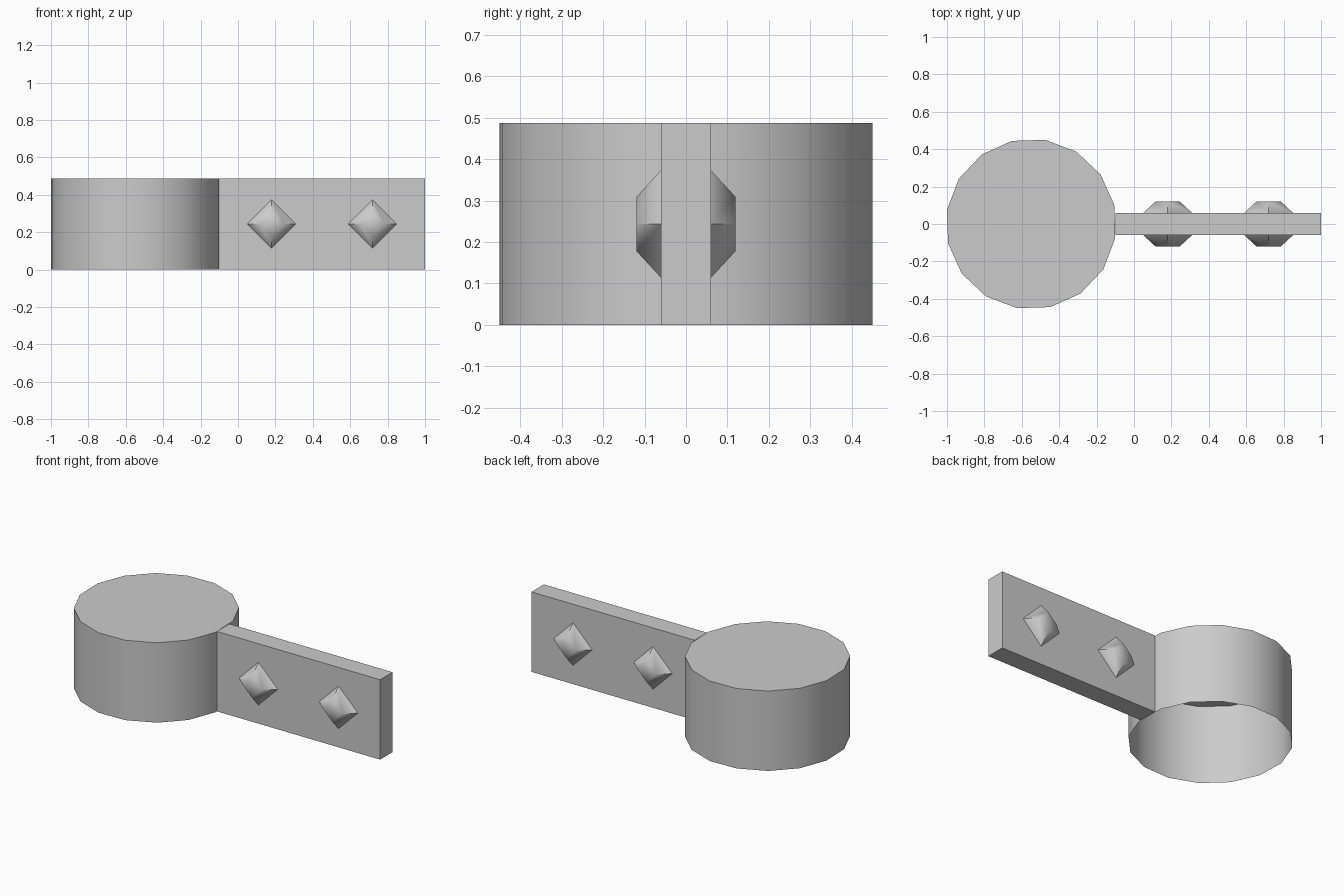
import bpy, bmesh, math
from mathutils import Matrix, Vector

cube = bpy.data.objects.get("Cube")
if cube:
    bpy.data.objects.remove(cube, do_unlink=True)

HEIGHT = 0.487

grey = bpy.data.materials.new("light_grey")
grey.use_nodes = True
colour = (0.6, 0.6, 0.6, 1)
grey.diffuse_color = colour
grey.node_tree.nodes["Principled BSDF"].inputs["Base Color"].default_value = colour


def finish(bm, name):
    """Turn the bmesh into a named, shaded object."""
    mesh = bpy.data.meshes.new(name)
    bm.to_mesh(mesh)
    bm.free()
    mesh.materials.append(grey)
    obj = bpy.data.objects.new(name, mesh)
    bpy.context.collection.objects.link(obj)
    bpy.ops.object.select_all(action="DESELECT")
    obj.select_set(True)
    bpy.context.view_layer.objects.active = obj
    bpy.ops.object.shade_smooth_by_angle(angle=math.radians(60))
    return obj


def open_cone(name, sides, base, top, depth, matrix):
    """Capped cone or cylinder with its base left open."""
    bm = bmesh.new()
    bmesh.ops.create_cone(bm, cap_ends=True, segments=sides,
                          radius1=base, radius2=top, depth=depth,
                          matrix=Matrix.Translation((0, 0, depth / 2)))
    floor = [f for f in bm.faces if f.normal.z < -0.9]
    bmesh.ops.delete(bm, geom=floor, context="FACES_ONLY")
    bm.transform(matrix)
    return finish(bm, name)


# Round cup, open underneath
open_cone("round_cup", 16, 0.456, 0.456, HEIGHT,
          Matrix.Translation((-0.55, 0, 0)) @ Matrix.Rotation(math.radians(13), 4, "Z"))

# Flat handle bar
bm = bmesh.new()
bmesh.ops.create_cube(bm, size=1, matrix=Matrix.Translation((0.45, 0, HEIGHT / 2))
                      @ Matrix.Diagonal((1.1, 0.12, HEIGHT, 1)))
finish(bm, "handle_bar")

# Diamond studs on both faces of the bar
for place, x in (("inner", 0.18), ("outer", 0.72)):
    for face, side in (("front", -1), ("back", 1)):
        turn = Matrix.Rotation(math.radians(-90 * side), 4, "X")
        open_cone(f"{place}_{face}_stud", 4, 0.13, 0.065, 0.06,
                  Matrix.Translation(Vector((x, side * 0.06, HEIGHT / 2))) @ turn)
